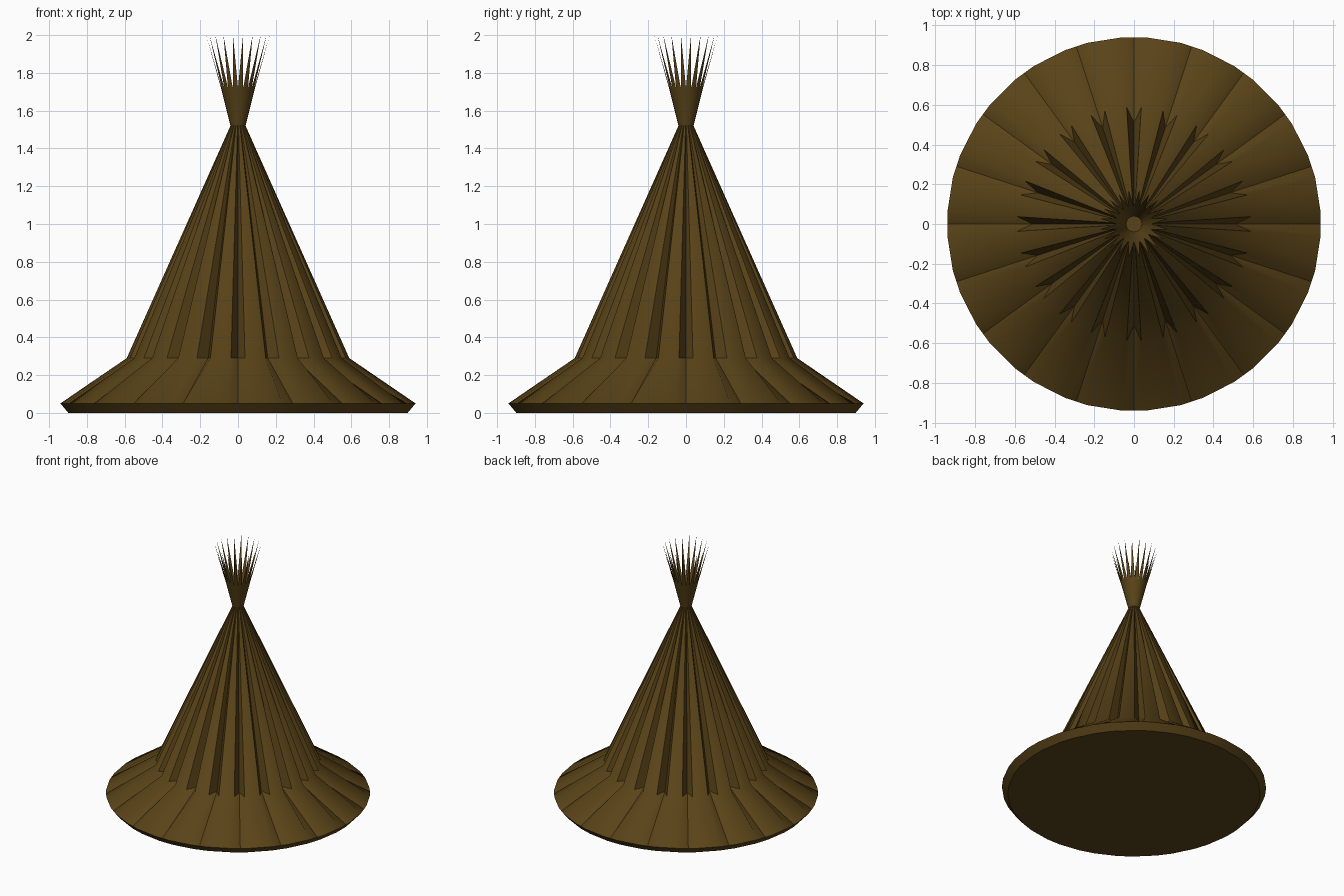
import bpy, bmesh
from math import sin, cos, radians

if "Cube" in bpy.data.objects:
    bpy.data.objects.remove(bpy.data.objects["Cube"])

N = 20                 # pleats around the cone
STEP = 360 / N
HALF = 3.6             # half width of a pleat groove in degrees

mat = bpy.data.materials.new("brown_straw")
mat.diffuse_color = (0.1, 0.056, 0.009, 1)
mat.use_nodes = True
mat.node_tree.nodes["Principled BSDF"].inputs["Base Color"].default_value = mat.diffuse_color


def polar(bm, r, deg, z):
    a = radians(deg)
    return bm.verts.new((r * cos(a), r * sin(a), z))


def finish(bm, name):
    bmesh.ops.recalc_face_normals(bm, faces=bm.faces)
    mesh = bpy.data.meshes.new(name)
    bm.to_mesh(mesh)
    bm.free()
    ob = bpy.data.objects.new(name, mesh)
    bpy.context.collection.objects.link(ob)
    mesh.materials.append(mat)
    bpy.ops.object.select_all(action='DESELECT')
    ob.select_set(True)
    bpy.context.view_layer.objects.active = ob
    bpy.ops.object.shade_smooth_by_angle(angle=radians(35))
    return ob


# Pleated cone with flared skirt: (outer radius, groove radius, height)
profile = [(0.90, 0.90, 0.0), (0.942, 0.942, 0.05),
           (0.59, 0.51, 0.29), (0.04, 0.04, 1.52)]
bm = bmesh.new()
rings = []
for r, groove, z in profile:
    ring = []
    for k in range(N):
        mid = groove if groove < r else r * cos(radians(HALF))
        for deg, rad in ((-HALF, r), (0, mid), (HALF, r)):
            ring.append(polar(bm, rad, k * STEP + deg, z))
    rings.append(ring)
for low, high in zip(rings, rings[1:]):
    for i in range(len(low)):
        j = (i + 1) % len(low)
        bm.faces.new((low[i], low[j], high[j], high[i]))
bm.faces.new(rings[0][::-1])
bm.faces.new(rings[-1])
finish(bm, "pleated_cone")

# Flared crown of pointed straw ends
bm = bmesh.new()
base = [polar(bm, 0.04, k * STEP, 1.52) for k in range(N)]
notch = [polar(bm, 0.09, k * STEP, 1.72) for k in range(N)]
tip = [polar(bm, 0.17, (k + 0.5) * STEP, 2.0) for k in range(N)]
for k in range(N):
    j = (k + 1) % N
    bm.faces.new((base[k], base[j], notch[j], notch[k]))
    bm.faces.new((notch[k], notch[j], tip[k]))
finish(bm, "straw_crown")
